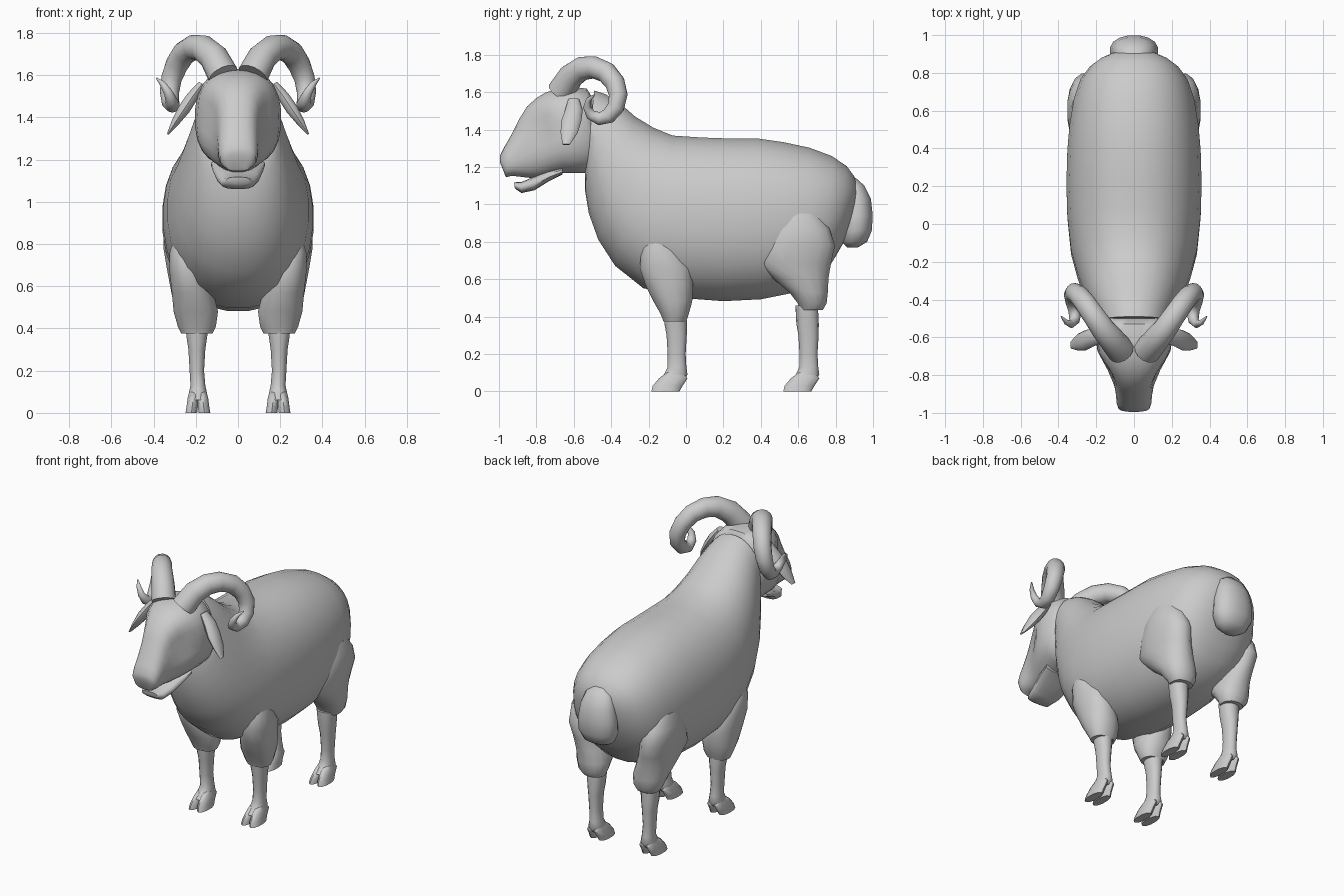
import bpy, bmesh, math
from mathutils import Vector

grey = bpy.data.materials.new("plain grey")
grey.diffuse_color = (0.6, 0.6, 0.6, 1)


def loft(name, rings, n=20, power=2.2, side=1, shape=None):
    """Skin rings of (centre, half axis a, half axis b), capping both ends."""
    bm = bmesh.new()
    loops = []
    for c, a, b in rings:
        loop = []
        for i in range(n):
            t = 2 * math.pi * (i + 0.5) / n
            u, v = (math.copysign(abs(k) ** (2 / power), k) for k in (math.cos(t), math.sin(t)))
            p = Vector(c) + Vector(a) * u + Vector(b) * v
            if shape:
                p = shape(p)
            loop.append(bm.verts.new((p.x * side, p.y, p.z)))
        loops.append(loop)
    for r, s in zip(loops, loops[1:]):
        for i in range(n):
            j = (i + 1) % n
            bm.faces.new((r[i], r[j], s[j], s[i]))
    for end in (loops[0], loops[-1]):
        bm.faces.new(end)
    bmesh.ops.recalc_face_normals(bm, faces=bm.faces)
    mesh = bpy.data.meshes.new(name)
    bm.to_mesh(mesh)
    bm.free()
    mesh.materials.append(grey)
    obj = bpy.data.objects.new(name, mesh)
    bpy.context.collection.objects.link(obj)
    bpy.ops.object.select_all(action='DESELECT')
    obj.select_set(True)
    bpy.context.view_layer.objects.active = obj
    bpy.ops.object.shade_smooth_by_angle(angle=math.radians(50))
    return obj


def slices(rows):
    """Rows of top y, top z, bottom y, bottom z, half width."""
    out = []
    for ty, tz, by, bz, w in rows:
        out.append(((0, (ty + by) / 2, (tz + bz) / 2), (w, 0, 0),
                    (0, (ty - by) / 2, (tz - bz) / 2)))
    return out


def levels(rows):
    """Rows of z, centre x, centre y, radius x, radius y."""
    return [((x, y, z), (rx, 0, 0), (0, ry, 0)) for z, x, y, rx, ry in rows]


# Body with neck
loft("body", slices([
    (-.49, 1.61, -.54, 1.16, .18), (-.43, 1.59, -.54, 1.07, .20),
    (-.35, 1.54, -.52, .95, .23), (-.27, 1.47, -.47, .81, .265),
    (-.17, 1.41, -.38, .67, .30), (-.07, 1.37, -.23, .55, .335),
    (.08, 1.36, 0, .495, .355), (.22, 1.355, .2, .48, .36),
    (.38, 1.355, .4, .49, .355), (.52, 1.335, .55, .52, .342),
    (.66, 1.305, .67, .57, .32), (.78, 1.26, .75, .64, .285),
    (.86, 1.205, .80, .72, .235), (.90, 1.15, .84, .79, .18),
    (.925, 1.08, .885, .89, .10)]), n=28)

# Tail
loft("tail", levels([
    (1.14, 0, .88, .04, .03), (1.10, 0, .895, .09, .06), (1.03, 0, .91, .115, .08),
    (.94, 0, .915, .13, .085), (.86, 0, .91, .13, .085), (.80, 0, .90, .10, .07),
    (.77, 0, .89, .05, .03)]), n=16)


# Head with hollowed eye sockets
def hollow(p):
    d = ((p.y + .79) / .09) ** 2 + ((p.z - 1.41) / .10) ** 2
    p.x *= 1 - .22 * math.exp(-d)
    return p


loft("head", slices([
    (-.50, 1.57, -.49, 1.20, .17), (-.53, 1.62, -.53, 1.165, .195),
    (-.61, 1.63, -.60, 1.165, .205), (-.69, 1.62, -.66, 1.165, .20),
    (-.75, 1.60, -.71, 1.155, .18), (-.80, 1.57, -.75, 1.145, .155),
    (-.85, 1.525, -.79, 1.14, .13), (-.89, 1.46, -.83, 1.14, .108),
    (-.93, 1.38, -.87, 1.145, .097), (-.97, 1.31, -.91, 1.15, .093),
    (-.995, 1.26, -.94, 1.15, .085), (-.995, 1.225, -.96, 1.145, .065),
    (-.98, 1.19, -.965, 1.15, .04)]), n=24, power=2.5, shape=hollow)

# Lower jaw
loft("lower_jaw", slices([
    (-.66, 1.20, -.66, 1.16, .13), (-.74, 1.18, -.73, 1.125, .12), (-.82, 1.145, -.81, 1.075, .10),
    (-.88, 1.12, -.88, 1.06, .08), (-.92, 1.118, -.915, 1.085, .055)]), n=16, power=2.6)

# Horn path: x, y, z, radius
HORN = [(.07, -.67, 1.60, .074), (.115, -.615, 1.685, .069), (.165, -.555, 1.727, .064),
        (.21, -.49, 1.732, .060), (.255, -.425, 1.705, .057), (.29, -.38, 1.65, .054),
        (.315, -.362, 1.585, .050), (.325, -.375, 1.52, .046), (.32, -.415, 1.472, .042),
        (.312, -.465, 1.458, .035), (.315, -.51, 1.48, .028), (.332, -.53, 1.52, .021),
        (.358, -.52, 1.56, .014), (.385, -.49, 1.585, .004)]
horn = []
for i, (x, y, z, r) in enumerate(HORN):
    tangent = (Vector(HORN[min(i + 1, len(HORN) - 1)][:3]) - Vector(HORN[max(i - 1, 0)][:3])).normalized()
    across = Vector((1, -.45, 0))
    across = (across - tangent * across.dot(tangent)).normalized()
    horn.append(((x, y, z), across * r, tangent.cross(across) * r))

FORELEG = [(.85, .25, -.165, .05, .035), (.76, .245, -.14, .08, .10), (.66, .235, -.11, .09, .14),
           (.57, .215, -.09, .10, .13), (.48, .20, -.07, .107, .105), (.41, .195, -.06, .092, .075),
           (.375, .195, -.06, .075, .062)]
HINDLEG = [(.95, .25, .60, .08, .11), (.87, .255, .605, .10, .165), (.78, .255, .60, .10, .20),
           (.69, .24, .575, .10, .205), (.61, .22, .61, .105, .155), (.53, .205, .655, .105, .105),
           (.47, .20, .675, .092, .078), (.435, .195, .67, .07, .062)]

for side, word in ((1, "left"), (-1, "right")):
    loft("horn_" + word, horn, n=14, power=2, side=side)
    # Drooping leaf-shaped ear
    out = Vector((.8, 0, .5))
    loft("ear_" + word, [
        ((.17, -.60, 1.56), out * .02, (0, .03, 0)), ((.215, -.60, 1.50), out * .03, (0, .048, 0)),
        ((.255, -.615, 1.44), out * .032, (0, .054, 0)), ((.295, -.625, 1.38), out * .022, (0, .045, 0)),
        ((.333, -.64, 1.32), out * .005, (0, .02, 0))], n=10, power=2, side=side)
    for name, thigh, y in (("front", FORELEG, -.05), ("hind", HINDLEG, .655)):
        loft(f"{name}_thigh_{word}", levels(thigh), n=16, side=side)
        loft(f"{name}_shin_{word}", levels([
            (.46, .195, y - .01, .06, .06), (.36, .195, y - .005, .05, .06),
            (.30, .195, y, .041, .054), (.20, .195, y, .035, .048), (.13, .19, y + .002, .036, .05),
            (.09, .19, y - .005, .045, .063), (.06, .19, y - .03, .046, .07)]), n=14, side=side)
        # Cloven hoof
        for k, toe in ((1, "outer"), (-1, "inner")):
            loft(f"{name}_{toe}_hoof_{word}", levels([
                (.10, .19 + k * .018, y - .01, .024, .045), (.07, .19 + k * .023, y - .018, .027, .076),
                (.03, .19 + k * .027, y - .048, .028, .08), (0, .19 + k * .031, y - .06, .029, .075)]),
                n=10, side=side)
